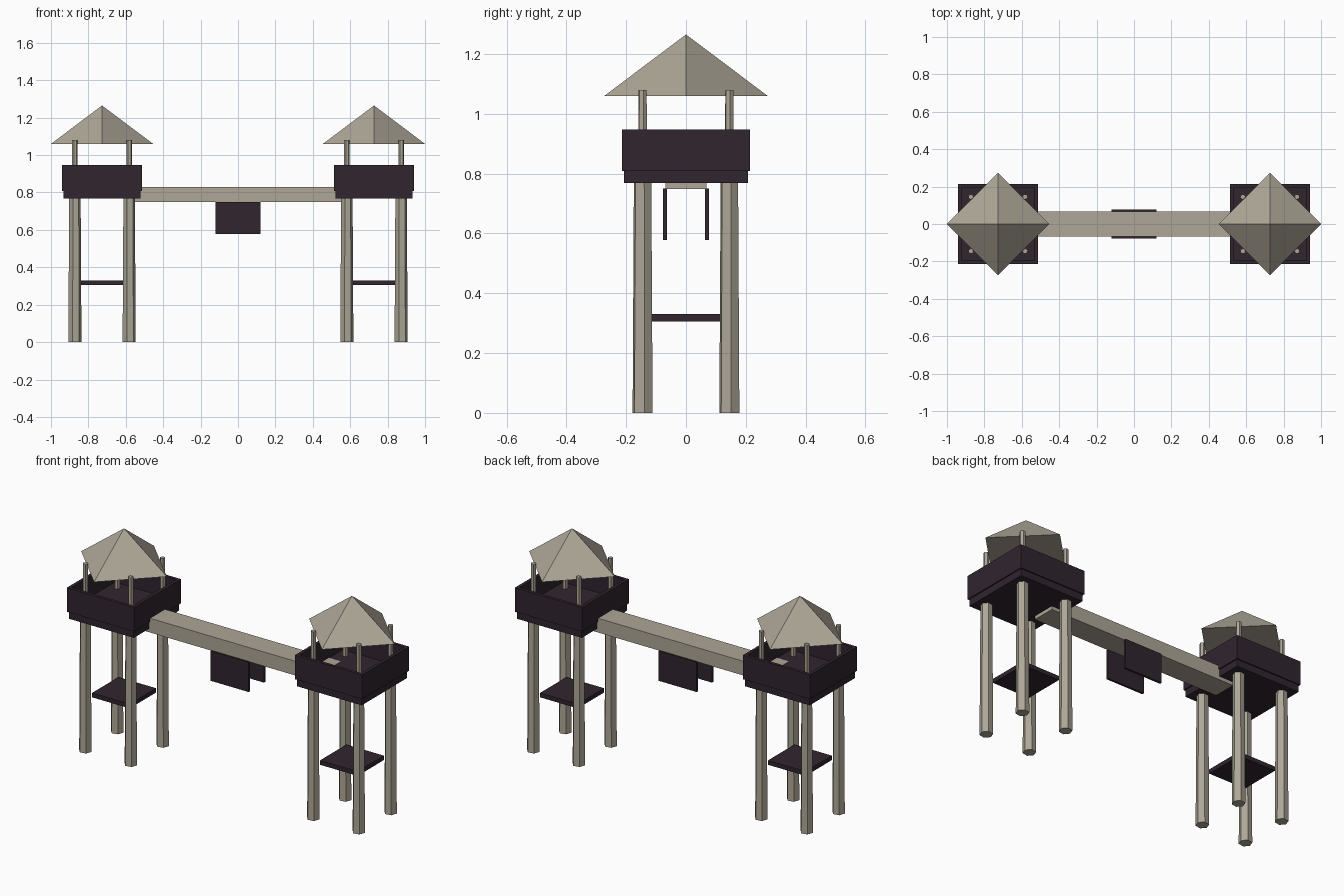
import bpy
import math

cube = bpy.data.objects.get("Cube")
if cube:
    bpy.data.objects.remove(cube, do_unlink=True)


def material(name, rgb):
    m = bpy.data.materials.new(name)
    m.use_nodes = True
    color = (*rgb, 1.0)
    m.diffuse_color = color
    bsdf = m.node_tree.nodes["Principled BSDF"]
    bsdf.inputs["Base Color"].default_value = color
    bsdf.inputs["Roughness"].default_value = 0.9
    return m


PALE = material("pale_wood", (0.42, 0.385, 0.31))
DARK = material("dark_wood", (0.03, 0.018, 0.028))


def finish(name, mat):
    ob = bpy.context.object
    ob.name = name
    ob.data.materials.append(mat)
    return ob


def box(name, mat, x, y, z):
    """Box given by its (min, max) range on each axis."""
    ranges = (x, y, z)
    bpy.ops.mesh.primitive_cube_add(size=1, location=[(a + b) / 2 for a, b in ranges])
    ob = finish(name, mat)
    ob.scale = [b - a for a, b in ranges]
    bpy.ops.object.transform_apply(location=False, rotation=False, scale=True)
    return ob


def cone(name, mat, sides, r1, r2, x, y, z0, z1, turn=0.0):
    bpy.ops.mesh.primitive_cone_add(vertices=sides, radius1=r1, radius2=r2, depth=z1 - z0,
                                    location=(x, y, (z0 + z1) / 2),
                                    rotation=(0, 0, math.radians(turn)))
    return finish(name, mat)


TOWER_X = 0.727
LEG = 0.145        # leg offset from the tower axis
FLOOR = 0.828      # top of the platform
RAIL, WALL = 0.214, 0.018


def tower(cx, side):
    # Six-sided tapering legs with slim roof posts above them
    for sx in (-1, 1):
        for sy in (-1, 1):
            tag = f"{side}_{'front' if sy < 0 else 'back'}_{'plus' if sx > 0 else 'minus'}"
            x, y = cx + sx * LEG, sy * LEG
            cone(f"leg_{tag}", PALE, 6, 0.0356, 0.031, x, y, 0, 0.79, -20)
            cone(f"roof_post_{tag}", PALE, 6, 0.0155, 0.0145, x, y, 0.8, 1.08, -20)

    # Low shelf between the legs, and the platform
    box(f"shelf_{side}", DARK, (cx - 0.12, cx + 0.12), (-0.12, 0.12), (0.305, 0.33))
    box(f"platform_{side}", DARK, (cx - 0.207, cx + 0.207), (-0.207, 0.207), (0.768, FLOOR))

    # Four parapet walls
    z = (0.809, 0.948)
    for s in (-1, 1):
        near, far = sorted((s * RAIL, s * (RAIL - WALL)))
        inner = RAIL - WALL
        box(f"parapet_x_{side}", DARK, (cx + near, cx + far), (-RAIL, RAIL), z)
        box(f"parapet_y_{side}", DARK, (cx - inner, cx + inner), (near, far), z)

    # Pyramid roof with corners on the axes
    cone(f"roof_{side}", PALE, 4, 0.273, 0, cx, 0, 1.06, 1.265)


tower(-TOWER_X, "right")
tower(TOWER_X, "left")

# Bridge between the towers
box("bridge", PALE, (-0.61, 0.61), (-0.068, 0.068), (0.748, 0.83))

# Hanging boards under the bridge
for s, label in ((-1, "front"), (1, "back")):
    box(f"hanging_board_{label}", DARK, (-0.121, 0.121),
        sorted((s * 0.064, s * 0.077)), (0.578, 0.75))
